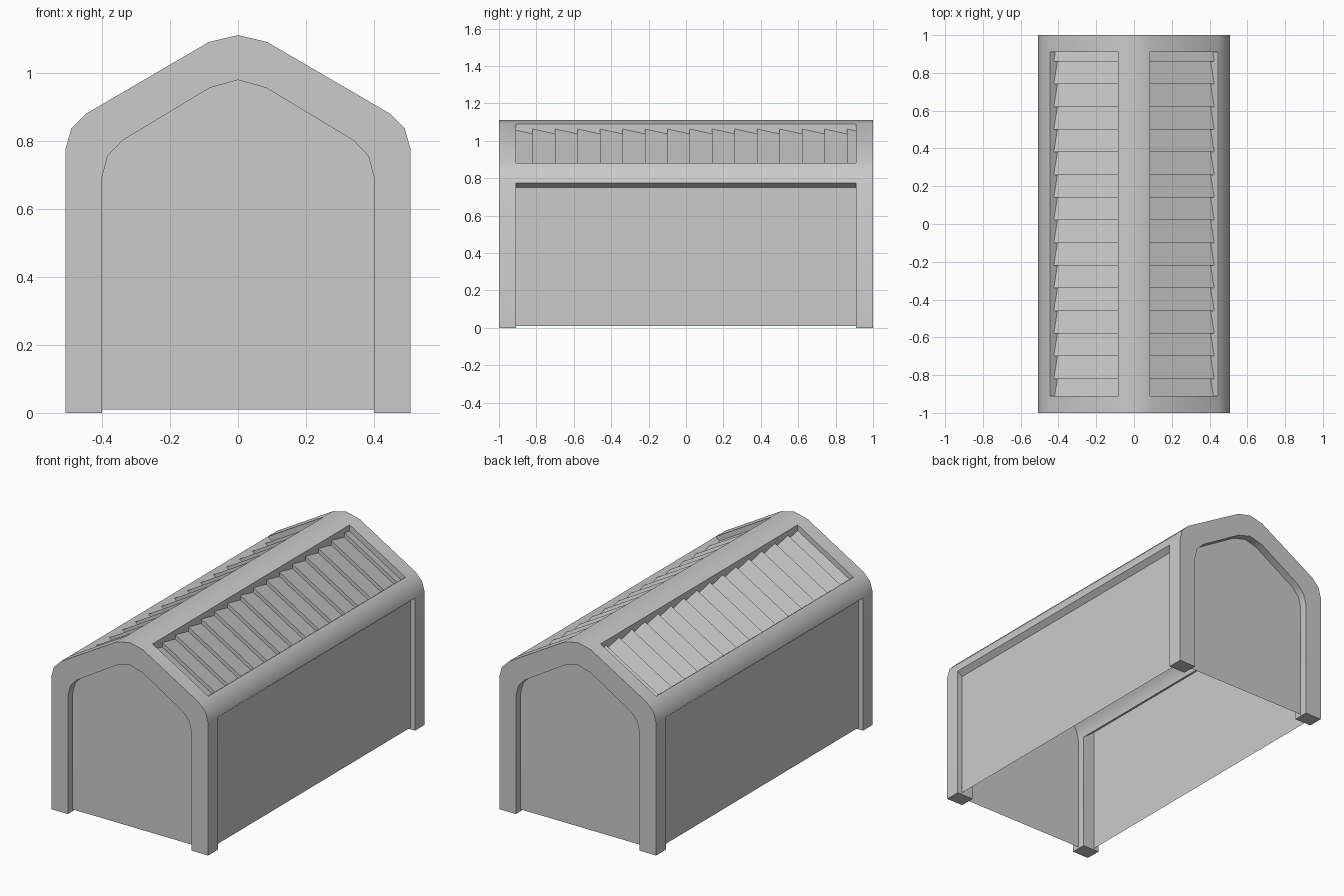
import bpy

if "Cube" in bpy.data.objects:
    bpy.data.objects.remove(bpy.data.objects["Cube"])

OUTER = [(0.507, 0), (0.507, 0.775), (0.49, 0.835), (0.445, 0.88), (0.085, 1.09), (0, 1.11)]
INNER = [(0.40, 0), (0.40, 0.69), (0.383, 0.755), (0.34, 0.80), (0.083, 0.955), (0, 0.978)]
END, BAY = 1.0, 0.91          # outer end and edge of the open bay along y
PANEL_X, GABLE_Y = 0.477, 0.955
BASE = 0.01


def mirrored(half):
    """Complete a half profile across x = 0, left to right."""
    return [(-x, z) for x, z in half] + half[-2::-1]


def make(name, verts, faces, angle=0.6):
    mesh = bpy.data.meshes.new(name)
    mesh.from_pydata(verts, [], faces)
    mesh.update()
    obj = bpy.data.objects.new(name, mesh)
    bpy.context.collection.objects.link(obj)
    bpy.ops.object.select_all(action='DESELECT')
    obj.select_set(True)
    bpy.context.view_layer.objects.active = obj
    bpy.ops.object.mode_set(mode='EDIT')
    bpy.ops.mesh.select_all(action='SELECT')
    bpy.ops.mesh.normals_make_consistent(inside=False)
    bpy.ops.object.mode_set(mode='OBJECT')
    bpy.ops.object.shade_smooth_by_angle(angle=angle)
    return obj


# Frame: thick arched shell made of cells, with wall and roof openings left out
def build_frame():
    out, inn = mirrored(OUTER), mirrored(INNER)
    n, ys = len(out), [-END, -BAY, BAY, END]
    verts = [(x, y, z) for y in ys for prof in (out, inn) for x, z in prof]

    def vid(j, layer, i):
        return (j * 2 + layer) * n + i

    faces = {}
    for j in range(3):
        for i in range(n - 1):
            if j == 1 and i in (0, 3, 6, 9):
                continue
            a, b, c, d = (vid(j, 0, i), vid(j, 0, i + 1), vid(j, 1, i + 1), vid(j, 1, i))
            e, f, g, h = (k + 2 * n for k in (a, b, c, d))
            for face in ((a, b, c, d), (h, g, f, e), (a, e, f, b),
                         (d, c, g, h), (a, d, h, e), (b, f, g, c)):
                key = frozenset(face)
                if key in faces:       # shared by two cells, so internal
                    del faces[key]
                else:
                    faces[key] = face
    return make("frame", verts, list(faces.values()))


build_frame()

# Thin gable walls set back inside the end arches
for name, y in (("front_wall", -GABLE_Y), ("back_wall", GABLE_Y)):
    prof = mirrored([(x, max(z, BASE)) for x, z in INNER])
    order = range(len(prof)) if y > 0 else reversed(range(len(prof)))
    make(name, [(x, y, z) for x, z in prof], [tuple(order)])

# Thin side walls set back between the posts
for name, s in (("left_wall", -1), ("right_wall", 1)):
    x = s * PANEL_X
    make(name, [(x, -BAY, BASE), (x, BAY, BASE), (x, BAY, 0.75), (x, -BAY, 0.75)], [(0, 1, 2, 3)])


# Roof louvres: tilted slats, high at the front edge and low at the back edge
def build_louvres(name, s):
    high, low, pitch = 0.027, 0.053, 0.12
    verts, faces = [], []

    def rib(y, depth):
        t = depth / 1.345                      # follow the sloped lower sill
        verts.append((s * 0.085, y, 1.09 - depth))
        verts.append((s * (0.445 - t), y, 0.88 - 0.762 * t))

    for k in range(-1, 15):
        start = -0.82 + pitch * k
        for y in (max(start, -BAY), min(start + pitch, BAY)):
            rib(y, high + (low - high) * (y - start) / pitch)
    for r in range(len(verts) // 2 - 1):
        faces.append((2 * r, 2 * r + 1, 2 * r + 3, 2 * r + 2))
    obj = make(name, verts, faces, angle=0.1)
    if sum(p.normal.z for p in obj.data.polygons) < 0:
        obj.data.flip_normals()


build_louvres("left_louvres", -1)
build_louvres("right_louvres", 1)
